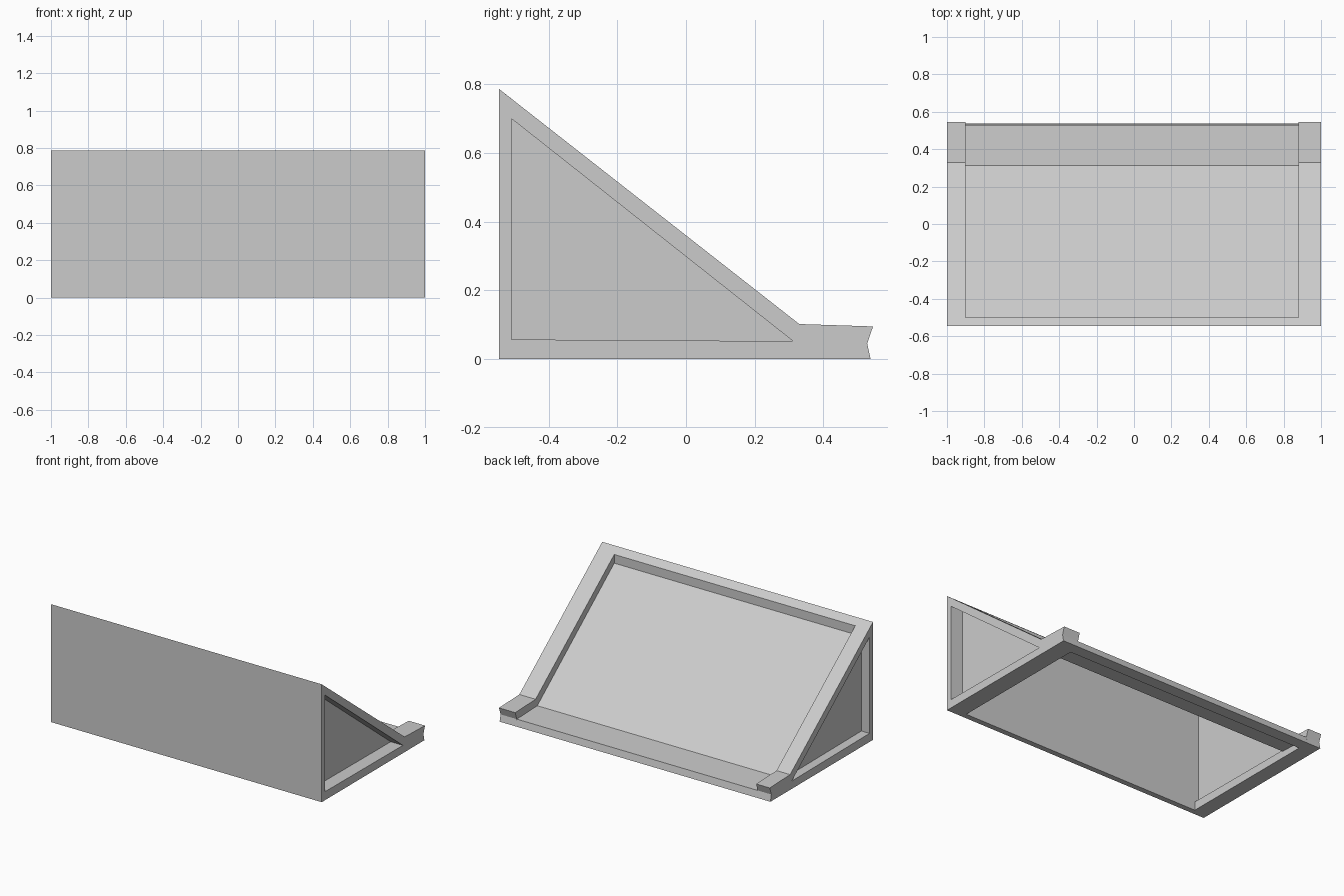
import bpy
from math import radians

if "Cube" in bpy.data.objects:
    bpy.data.objects.remove(bpy.data.objects["Cube"])


def extrude_profile(name, loops, x0, x1):
    """Extrude a (y, z) outline, with optional inner holes, from x0 to x1."""
    curve = bpy.data.curves.new(name, 'CURVE')
    curve.dimensions = '2D'
    curve.fill_mode = 'BOTH'
    curve.extrude = (x1 - x0) / 2
    for loop in loops:
        spline = curve.splines.new('POLY')
        spline.points.add(len(loop) - 1)
        for point, (y, z) in zip(spline.points, loop):
            point.co = (y, z, 0, 1)
        spline.use_cyclic_u = True
    obj = bpy.data.objects.new(name, curve)
    bpy.context.collection.objects.link(obj)
    # curve plane becomes the YZ plane
    obj.rotation_euler = (radians(90), 0, radians(90))
    obj.location.x = (x0 + x1) / 2
    bpy.ops.object.select_all(action='DESELECT')
    obj.select_set(True)
    bpy.context.view_layer.objects.active = obj
    bpy.ops.object.convert(target='MESH')
    obj = bpy.context.object
    bpy.ops.object.shade_flat()
    return obj


LEFT, RIGHT = -0.90, 0.88

outline = [(-0.545, 0), (0.538, 0), (0.528, 0.045), (0.545, 0.095),
           (0.33, 0.102), (-0.545, 0.787)]
window = [(-0.508, 0.057), (0.312, 0.052), (-0.508, 0.70)]

# Triangular side frames with a thin recessed panel in each window
for side, x0, x1, panel_x in (("left", -1, LEFT, -0.935),
                              ("right", RIGHT, 1, 0.905)):
    extrude_profile(side + "_side_frame", [outline, window], x0, x1)
    extrude_profile(side + "_side_panel", [window], panel_x - 0.005, panel_x + 0.005)

# Upright panel with the top lip of the sloped recess
extrude_profile("upright_panel", [[(-0.545, 0), (-0.508, 0), (-0.508, 0.69),
                                   (-0.50, 0.69), (-0.50, 0.752),
                                   (-0.545, 0.787)]], LEFT, RIGHT)

# Recessed sloping sheet that flattens into the rear ledge
extrude_profile("sloped_panel", [[(-0.508, 0.70), (-0.508, 0.688), (0.308, 0.044),
                                  (0.528, 0.038), (0.528, 0.045),
                                  (0.312, 0.052)]], LEFT, RIGHT)

# Low rail joining the two ledge tabs
extrude_profile("rear_rail", [[(0.46, 0), (0.538, 0), (0.528, 0.044),
                               (0.46, 0.046)]], LEFT, RIGHT)
